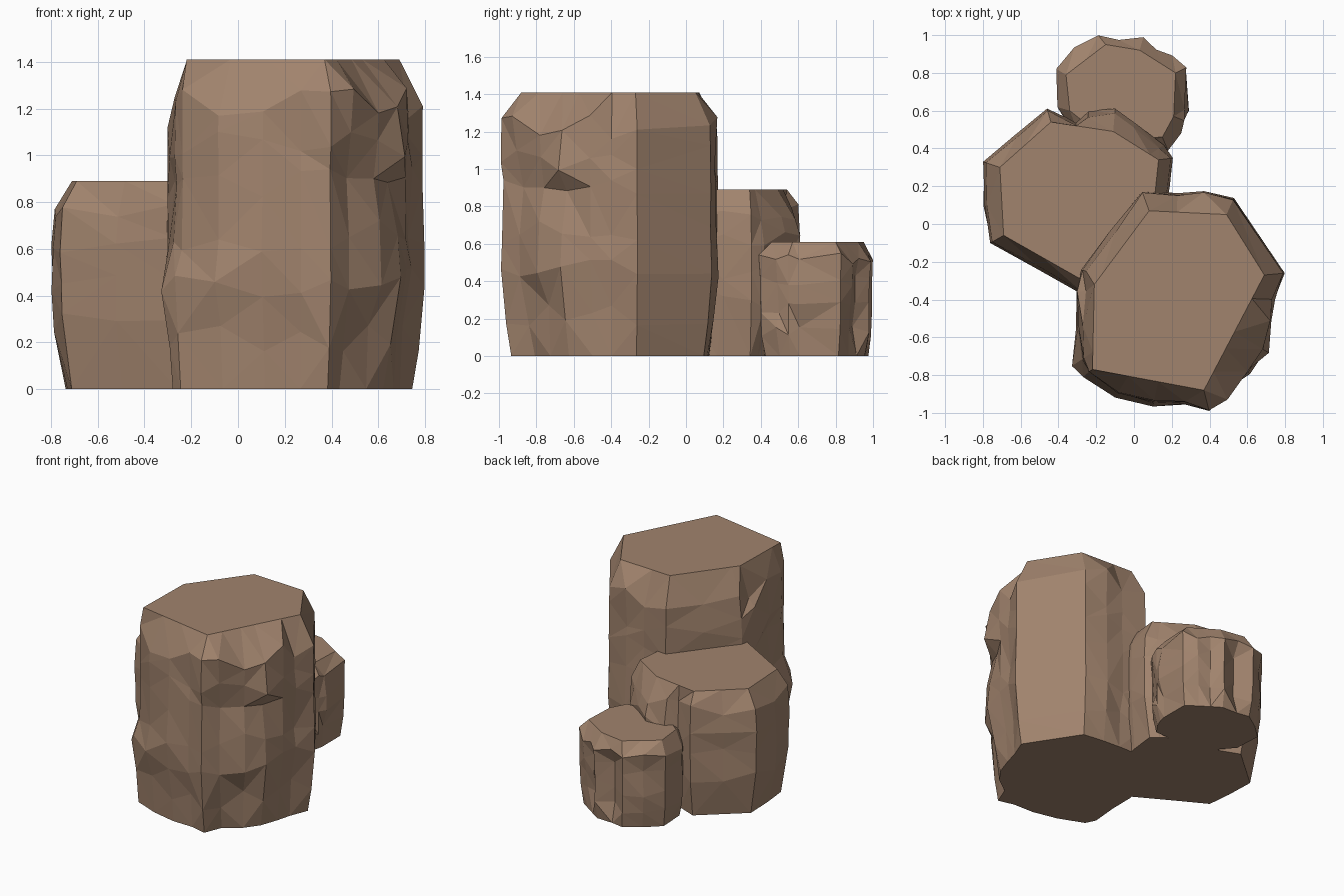
import bpy, bmesh, random
from math import atan2, cos, sin, pi
from mathutils import Vector

stone = bpy.data.materials.new("brown_stone")
stone.diffuse_color = (0.355, 0.228, 0.153, 1)


def angle(p, c):
    return atan2(p[1] - c.y, p[0] - c.x) % (2 * pi)


def gap(a, b):
    d = abs(a - b) % (2 * pi)
    return min(d, 2 * pi - d)


def hit(poly, c, a):
    """Where a ray from the centre meets the outline."""
    d = Vector((cos(a), sin(a)))
    best = 0
    for i in range(len(poly)):
        p, q = Vector(poly[i - 1]) - c, Vector(poly[i]) - c
        e = q - p
        den = d.cross(e)
        if abs(den) < 1e-9:
            continue
        r, s = p.cross(e) / den, p.cross(d) / den
        if r > 0 and -1e-4 <= s <= 1 + 1e-4:
            best = max(best, r)
    return c + d * best


def rock(name, centre, outer, top, profile, grooves, rough, seed):
    """Loft a rough column from wide outline to its flat, chamfered top."""
    rnd = random.Random(seed)
    c = Vector(centre)
    height = profile[-1][0]
    corners = [angle(p, c) for p in top]
    columns = {angle(p, c): angle(p, c) for p in outer}
    for k in corners:
        near = min(columns, key=lambda a: gap(a, k))
        if gap(near, k) < 0.13:
            columns[near] = k
        else:
            columns[k] = k
    bm = bmesh.new()
    rings = []
    for i, (z, t) in enumerate(profile):
        ring = []
        for a in sorted(columns):
            o, u = hit(outer, c, a), hit(top, c, columns[a])
            w, h = t, z
            if 0 < i < len(profile) - 1:
                edge = 0.3 if columns[a] in corners else 1
                w += rnd.uniform(-0.4, 1) * rough * edge
                h += rnd.uniform(-0.05, 0.05) * height
            p = o.lerp(u, w)
            # cracks and hollows pressed into the side
            for gx, gy, z0, z1, r, depth in grooves:
                d = (o - Vector((gx, gy))).length
                if d < r and z0 <= z <= z1:
                    p += (c - p).normalized() * depth * (1 - d / r)
            ring.append(bm.verts.new((p.x, p.y, h)))
        rings.append(ring)
    sides = []
    for lo, hi in zip(rings, rings[1:]):
        for j in range(len(lo)):
            sides.append(bm.faces.new((lo[j - 1], lo[j], hi[j], hi[j - 1])))
    bm.faces.new(rings[-1])
    bm.faces.new(rings[0][::-1])
    bmesh.ops.triangulate(bm, faces=sides)
    bmesh.ops.recalc_face_normals(bm, faces=bm.faces)
    mesh = bpy.data.meshes.new(name)
    bm.to_mesh(mesh)
    bm.free()
    mesh.materials.append(stone)
    bpy.context.collection.objects.link(bpy.data.objects.new(name, mesh))


# tall front column
rock("tall_rock", (0.22, -0.38),
     [(0.80, -0.26), (0.53, 0.14), (0.37, 0.17), (0.23, 0.18), (0.04, 0.18),
      (-0.12, -0.03), (-0.29, -0.24), (-0.31, -0.36), (-0.31, -0.55), (-0.34, -0.76),
      (-0.27, -0.81), (-0.10, -0.92), (0.10, -0.97), (0.27, -0.95), (0.40, -1.0),
      (0.50, -0.94), (0.61, -0.79), (0.71, -0.68), (0.75, -0.52), (0.76, -0.40)],
     [(0.69, -0.27), (0.49, 0.05), (0.08, 0.07), (-0.21, -0.32), (-0.22, -0.77), (0.37, -0.88)],
     [(0, 0.5), (0.22, 0.25), (0.45, 0.0), (0.65, 0.05), (0.88, 0.1),
      (1.06, 0.05), (1.23, 0.1), (1.41, 1)],
     [(0.50, -0.94, 0, 0.9, 0.13, 0.06), (0.71, -0.68, 0.3, 0.9, 0.1, 0.03),
      (-0.34, -0.76, 0.6, 1.3, 0.3, 0.05), (-0.31, -0.36, 1.1, 1.3, 0.4, 0.04)],
     0.2, 4)

# middle column
rock("middle_rock", (-0.28, 0.12),
     [(0.21, 0.35), (0.16, 0.42), (0.02, 0.54), (-0.10, 0.61), (-0.24, 0.61),
      (-0.31, 0.57), (-0.46, 0.61), (-0.63, 0.47), (-0.80, 0.33), (-0.80, 0.10),
      (-0.76, -0.10), (-0.52, -0.23), (-0.28, -0.37), (0.0, -0.30), (0.15, 0.0), (0.19, 0.2)],
     [(0.13, 0.34), (-0.11, 0.49), (-0.44, 0.54), (-0.71, 0.30), (-0.69, -0.06),
      (-0.25, -0.31), (0.05, -0.2), (0.11, 0.15)],
     [(0, 0.7), (0.28, 0.1), (0.45, 0.05), (0.62, 0.0), (0.77, 0.15), (0.89, 1)],
     [(-0.31, 0.57, 0, 0.8, 0.12, 0.03), (0.02, 0.54, 0.1, 0.5, 0.15, 0.03)],
     0.22, 8)

# low back column
rock("low_rock", (-0.06, 0.68),
     [(0.29, 0.60), (0.28, 0.83), (0.20, 0.89), (0.13, 0.94), (0.05, 0.99),
      (-0.08, 0.98), (-0.19, 1.0), (-0.31, 0.93), (-0.41, 0.82), (-0.41, 0.62),
      (-0.30, 0.45), (-0.05, 0.38), (0.18, 0.39), (0.25, 0.48)],
     [(0.21, 0.57), (0.22, 0.80), (0.03, 0.92), (-0.15, 0.95), (-0.36, 0.79),
      (-0.34, 0.60), (-0.15, 0.45), (0.15, 0.46)],
     [(0, 0.5), (0.13, 0.15), (0.26, 0.1), (0.40, 0.1), (0.52, 0.0), (0.61, 1)],
     [(0.13, 0.94, 0.1, 0.5, 0.1, 0.04), (-0.08, 0.98, 0.1, 0.5, 0.1, 0.04)],
     0.3, 5)
